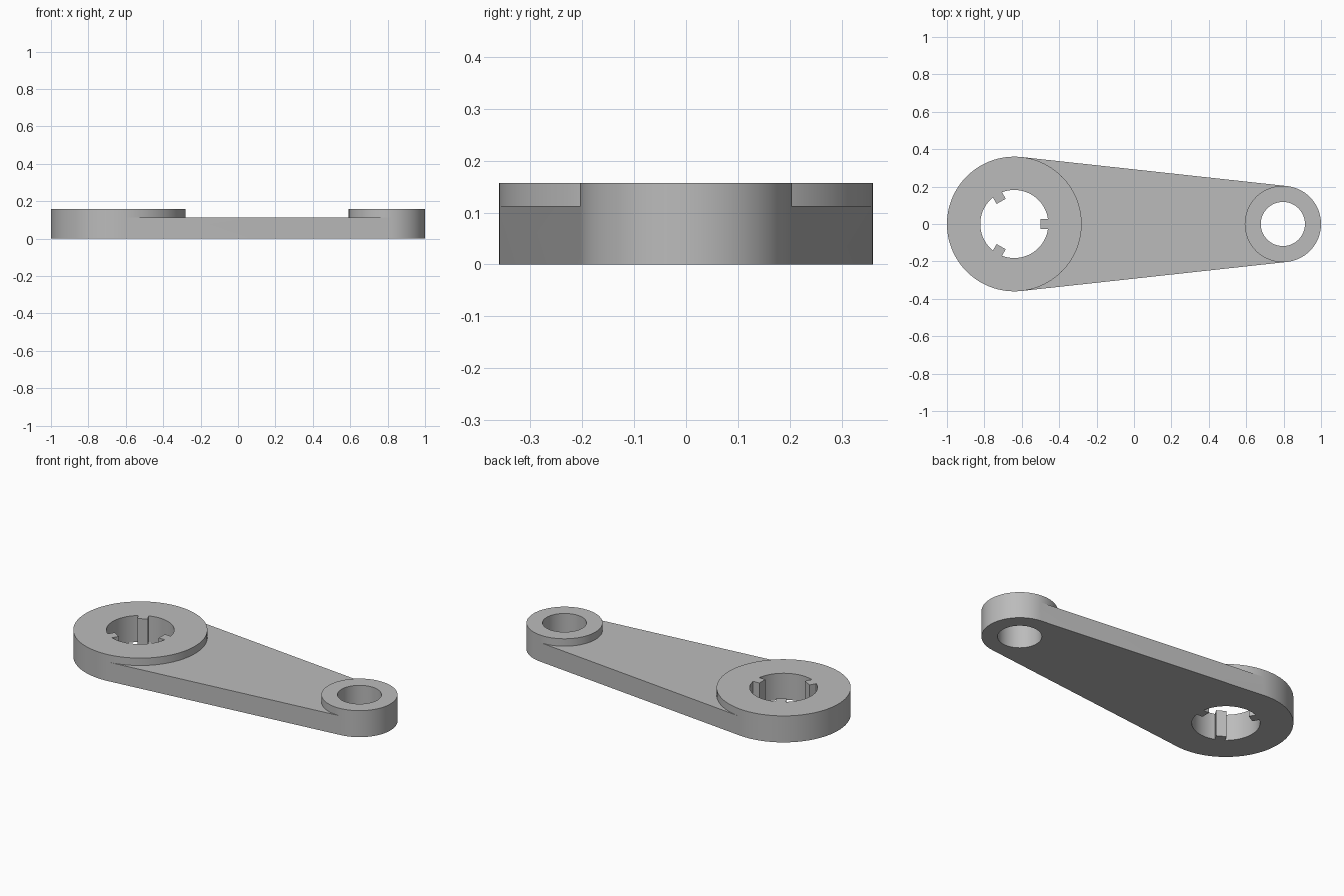
import bpy, bmesh
from math import sin, cos, tau, acos, asin, radians

if "Cube" in bpy.data.objects:
    bpy.data.objects.remove(bpy.data.objects["Cube"])

# Main dimensions
BIG_X, BIG_R, BIG_BORE = -0.64, 0.36, 0.182
SMALL_X, SMALL_R, SMALL_BORE = 0.796, 0.204, 0.118
HUB_H, WEB_H = 0.157, 0.113
KEY_R, KEY_HALF = 0.14, 0.028
tangent = acos((BIG_R - SMALL_R) / (SMALL_X - BIG_X))

bm = bmesh.new()


def arc(cx, r, start, end, n):
    """Points on a circle about (cx, 0), both ends included."""
    angles = [start + (end - start) * i / n for i in range(n + 1)]
    return [(cx + r * cos(a), r * sin(a)) for a in angles]


def ring(points, z):
    return [bm.verts.new((x, y, z)) for x, y in points]


def wall(points, z0, z1, closed=False):
    low, high = ring(points, z0), ring(points, z1)
    for i in range(0 if closed else 1, len(points)):
        bm.faces.new((low[i - 1], low[i], high[i], high[i - 1]))


def cap(loops, z):
    """Flat face at height z bounded by one outline and optional holes."""
    edges = []
    for points in loops:
        vs = ring(points, z)
        edges += [bm.edges.new((vs[i - 1], vs[i])) for i in range(len(vs))]
    bmesh.ops.triangle_fill(bm, edges=edges, use_beauty=True, normal=(0, 0, 1))


def hub(outer_arc, web_arc, bore):
    outline = outer_arc + web_arc[1:-1]
    cap([outline, bore], 0)
    cap([outline, bore], HUB_H)
    wall(bore, 0, HUB_H, closed=True)
    wall(outer_arc, 0, WEB_H)
    wall(outer_arc, WEB_H, HUB_H)
    wall(web_arc, WEB_H, HUB_H)


# Large hub with three keys in its bore
keyed_bore = []
half = asin(KEY_HALF / BIG_BORE)
for k in range(3):
    a = k * tau / 3
    for side in (-1, 1):
        keyed_bore.append((BIG_X + KEY_R * cos(a) - side * KEY_HALF * sin(a),
                           KEY_R * sin(a) + side * KEY_HALF * cos(a)))
    keyed_bore += arc(BIG_X, BIG_BORE, a + half, a + tau / 3 - half, 24)
big_web = arc(BIG_X, BIG_R, -tangent, tangent, 48)
hub(arc(BIG_X, BIG_R, tangent, tau - tangent, 56), big_web, keyed_bore)

# Small hub with a plain bore
small_web = arc(SMALL_X, SMALL_R, tangent, tau - tangent, 48)
hub(arc(SMALL_X, SMALL_R, -tangent, tangent, 40), small_web,
    arc(SMALL_X, SMALL_BORE, 0, tau, 64)[:-1])

# Tapered web joining the hubs
for z in (0, WEB_H):
    cap([big_web + small_web], z)
wall([big_web[-1], small_web[0]], 0, WEB_H)
wall([small_web[-1], big_web[0]], 0, WEB_H)

bmesh.ops.remove_doubles(bm, verts=bm.verts[:], dist=0.0001)
bmesh.ops.recalc_face_normals(bm, faces=bm.faces[:])
mesh = bpy.data.meshes.new("lever_arm")
bm.to_mesh(mesh)
bm.free()
arm = bpy.data.objects.new("lever_arm", mesh)
bpy.context.collection.objects.link(arm)

# Plain grey metal
grey = bpy.data.materials.new("plain_grey")
grey.use_nodes = True
colour = (0.5, 0.5, 0.5, 1)
grey.diffuse_color = colour
grey.node_tree.nodes["Principled BSDF"].inputs["Base Color"].default_value = colour
mesh.materials.append(grey)

bpy.context.view_layer.objects.active = arm
arm.select_set(True)
bpy.ops.object.shade_smooth_by_angle(angle=radians(30))
